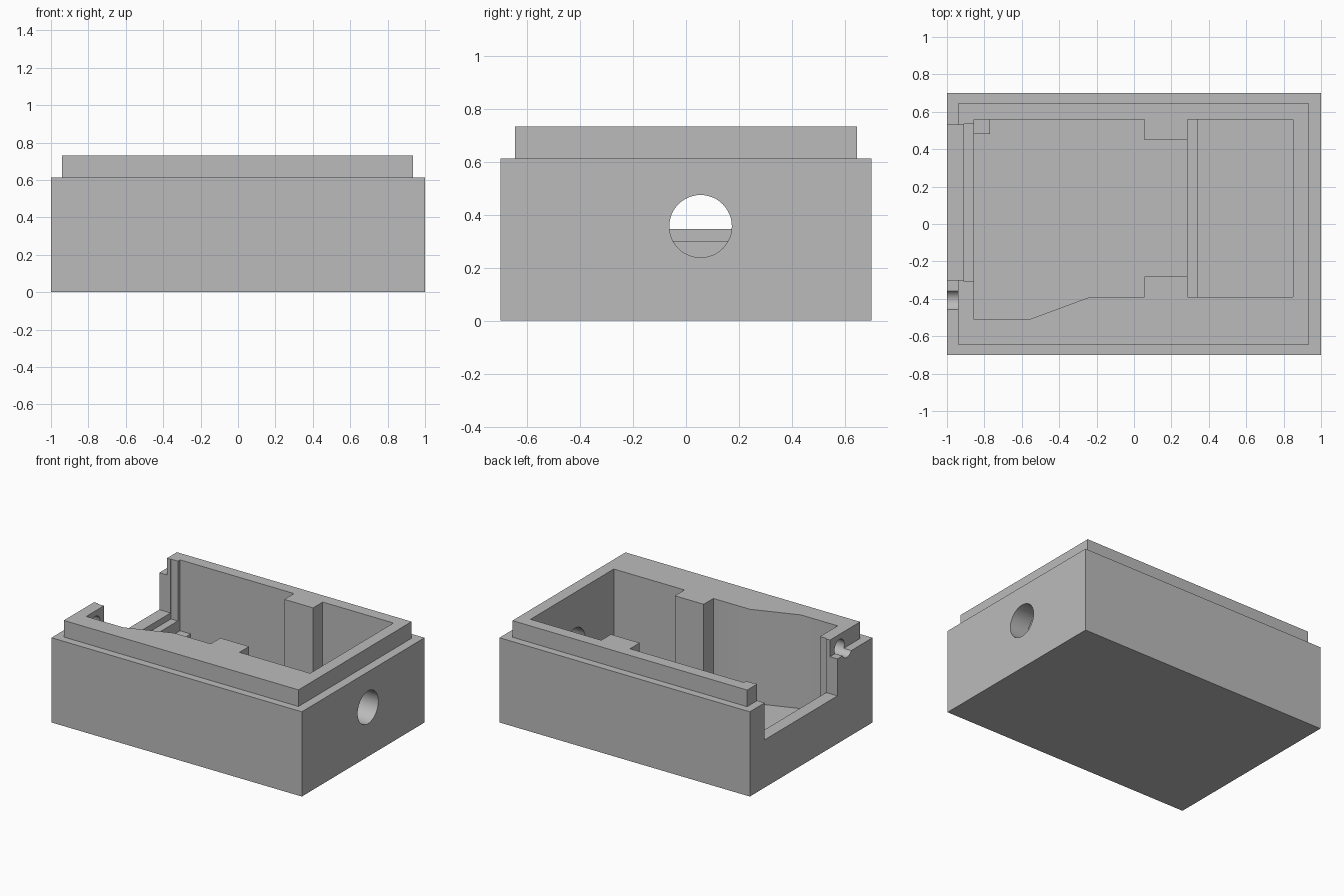
import bpy, bmesh, math
from mathutils import Matrix

cube = bpy.data.objects.get("Cube")
if cube:
    bpy.data.objects.remove(cube, do_unlink=True)

grey = bpy.data.materials.new("plain_grey")
grey.use_nodes = True
grey.diffuse_color = (0.5, 0.5, 0.5, 1)
grey.node_tree.nodes["Principled BSDF"].inputs["Base Color"].default_value = (0.5, 0.5, 0.5, 1)


def add_object(name, bm):
    bmesh.ops.recalc_face_normals(bm, faces=bm.faces)
    mesh = bpy.data.meshes.new(name)
    bm.to_mesh(mesh)
    bm.free()
    mesh.materials.append(grey)
    obj = bpy.data.objects.new(name, mesh)
    bpy.context.collection.objects.link(obj)
    return obj


def prism(name, outline, z0, z1):
    bm = bmesh.new()
    face = bm.faces.new([bm.verts.new((x, y, z0)) for x, y in outline])
    top = bmesh.ops.extrude_face_region(bm, geom=[face])["geom"]
    verts = [v for v in top if isinstance(v, bmesh.types.BMVert)]
    bmesh.ops.translate(bm, verts=verts, vec=(0, 0, z1 - z0))
    return add_object(name, bm)


def box(name, x0, x1, y0, y1, z0, z1):
    return prism(name, [(x0, y0), (x1, y0), (x1, y1), (x0, y1)], z0, z1)


def rod_x(name, x0, x1, y, z, radius):
    bm = bmesh.new()
    bmesh.ops.create_cone(bm, cap_ends=True, segments=48, radius1=radius,
                          radius2=radius, depth=x1 - x0)
    place = Matrix.Translation(((x0 + x1) / 2, y, z)) @ Matrix.Rotation(math.pi / 2, 4, "Y")
    bmesh.ops.transform(bm, matrix=place, verts=bm.verts)
    return add_object(name, bm)


def combine(target, tool, operation):
    mod = target.modifiers.new(tool.name, "BOOLEAN")
    mod.operation = operation
    mod.solver = "EXACT"
    mod.object = tool
    bpy.context.view_layer.objects.active = target
    bpy.ops.object.modifier_apply(modifier=mod.name)
    bpy.data.objects.remove(tool, do_unlink=True)


# Outer body with the raised lip
case = box("case", -1, 1, -0.7, 0.7, 0, 0.612)
combine(case, box("lip", -0.94, 0.935, -0.645, 0.645, 0.5, 0.732), "UNION")

# Main cavity, with wall tabs and the slanted corner left standing
cavity = [(-0.855, -0.51), (-0.56, -0.51), (-0.235, -0.39), (0.055, -0.39),
          (0.055, -0.28), (0.285, -0.28), (0.285, -0.39), (0.85, -0.39),
          (0.85, 0.56), (0.285, 0.56), (0.285, 0.45), (0.055, 0.45),
          (0.055, 0.56), (-0.855, 0.56)]
cutters = [
    prism("cavity", cavity, 0.055, 1),
    # Open end with a rebate for a sliding panel
    box("end_opening", -1.1, -0.9, -0.3, 0.53, 0.345, 1),
    box("panel_rebate", -0.91, -0.84, -0.308, 0.535, 0.3, 1),
    # Round cable hole and small pin hole
    rod_x("cable_hole", 0.8, 1.1, 0.055, 0.356, 0.118),
    rod_x("pin_hole", -1.1, -0.8, -0.408, 0.638, 0.056),
]
for cutter in cutters:
    combine(case, cutter, "DIFFERENCE")

# Low supports on the cavity floor
box("corner_post", -0.86, -0.77, 0.48, 0.565, 0.05, 0.22)
box("floor_divider", 0.285, 0.34, -0.395, 0.565, 0.05, 0.2)

# Smooth the round holes, keep all corners crisp
bpy.ops.object.select_all(action="DESELECT")
case.select_set(True)
bpy.context.view_layer.objects.active = case
bpy.ops.object.shade_smooth_by_angle(angle=math.radians(25))
